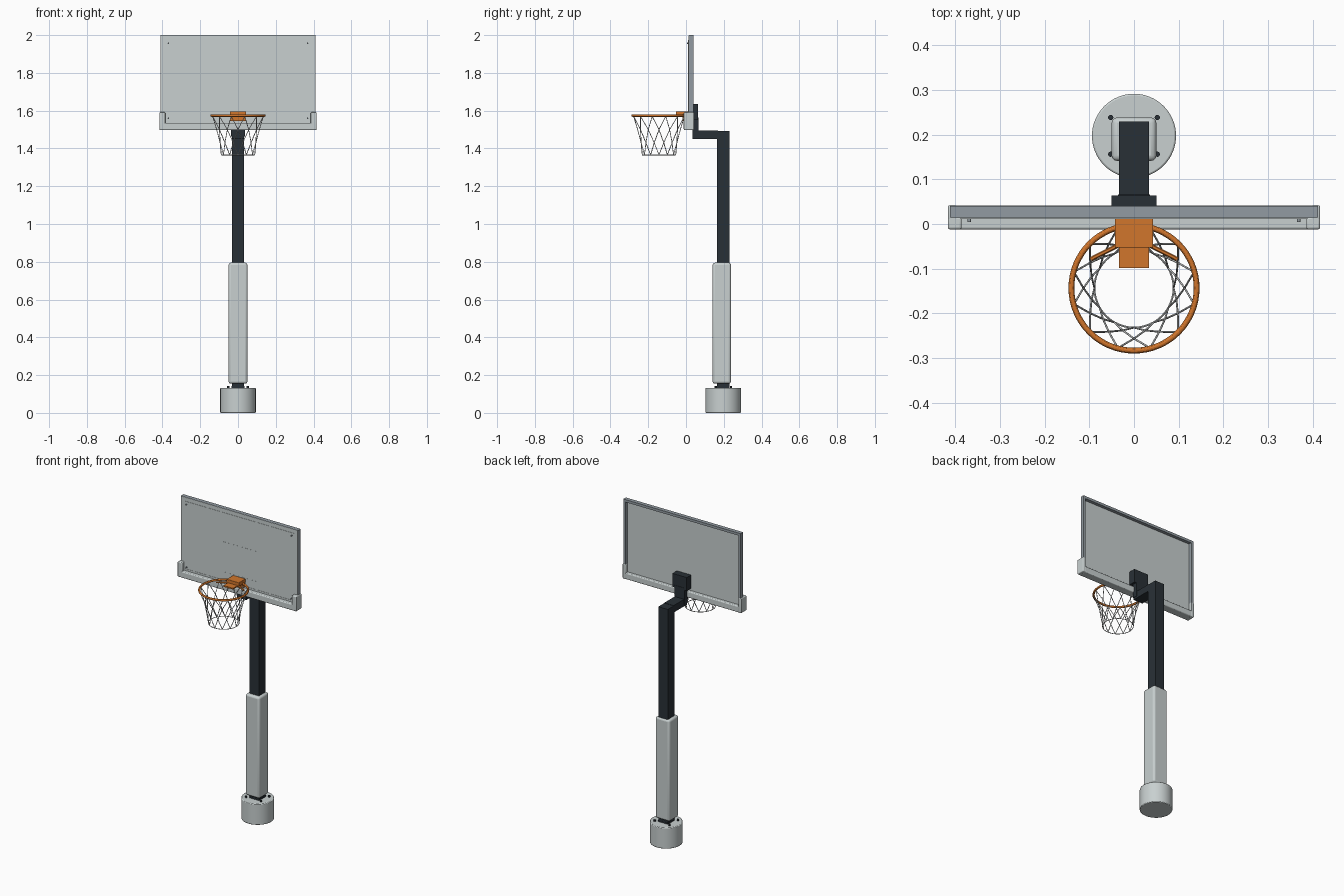
import bpy, math
from mathutils import Vector

if "Cube" in bpy.data.objects:
    bpy.data.objects.remove(bpy.data.objects["Cube"])


def material(name, rgb):
    m = bpy.data.materials.new(name)
    m.diffuse_color = (*rgb, 1)
    m.use_nodes = True
    m.node_tree.nodes["Principled BSDF"].inputs["Base Color"].default_value = m.diffuse_color
    return m


LIGHT = material("light grey", (0.58, 0.63, 0.63))
FRAME = material("frame grey", (0.29, 0.33, 0.36))
DARK = material("dark steel", (0.022, 0.030, 0.037))
ORANGE = material("orange", (0.64, 0.18, 0.025))
WHITE = material("net white", (0.68, 0.70, 0.70))


def box(name, x, y, z, mat, bevel=0.0):
    """Box from (min, max) ranges, optionally with rounded edges."""
    bpy.ops.mesh.primitive_cube_add(size=1, location=[(r[0] + r[1]) / 2 for r in (x, y, z)])
    o = bpy.context.object
    o.name = name
    o.scale = [r[1] - r[0] for r in (x, y, z)]
    bpy.ops.object.transform_apply(location=False, rotation=False, scale=True)
    o.data.materials.append(mat)
    if bevel:
        b = o.modifiers.new("bevel", 'BEVEL')
        b.width = bevel
        b.segments = 3
        bpy.ops.object.shade_smooth_by_angle()
    return o


def rod(name, a, b, r, mat, sides=12):
    a, b = Vector(a), Vector(b)
    bpy.ops.mesh.primitive_cylinder_add(vertices=sides, radius=r, depth=(b - a).length,
                                        location=(a + b) / 2)
    o = bpy.context.object
    o.name = name
    o.rotation_euler = (b - a).to_track_quat('Z', 'Y').to_euler()
    o.data.materials.append(mat)
    bpy.ops.object.shade_smooth_by_angle()
    return o


def ring(name, loc, r, minor, mat, segs=64, sides=12):
    bpy.ops.mesh.primitive_torus_add(location=loc, major_radius=r, minor_radius=minor,
                                     major_segments=segs, minor_segments=sides)
    o = bpy.context.object
    o.name = name
    o.data.materials.append(mat)
    bpy.ops.object.shade_smooth_by_angle()


def outline(name, x, z, w, y, mat):
    """Rectangular outline of four bars in the xz plane."""
    for s, side in ((-1, "left"), (1, "right")):
        box(f"{name}_{side}", sorted((s * x, s * (x - w))), y, z, mat)
    for part, a in (("bottom", z[0]), ("top", z[1] - w)):
        box(f"{name}_{part}", (-x + w, x - w), y, (a, a + w), mat)


# Ground base with plate and bolts
base = rod("base_drum", (0, 0.197, 0), (0, 0.197, 0.133), 0.094, LIGHT, 64)
bv = base.modifiers.new("bevel", 'BEVEL')
bv.width, bv.segments, bv.limit_method = 0.004, 2, 'ANGLE'
box("base_plate", (-0.034, 0.034), (0.162, 0.230), (0.130, 0.142), DARK)
for sx in (-1, 1):
    for sy in (-1, 1):
        p = (0.052 * sx, 0.197 + 0.041 * sy)
        rod("base_bolt", (*p, 0.131), (*p, 0.143), 0.006, DARK)

# Pole, pad and arm
box("pole", (-0.033, 0.033), (0.163, 0.229), (0.13, 1.492), DARK)
box("pole_pad", (-0.05, 0.05), (0.141, 0.238), (0.155, 0.795), LIGHT, 0.012)
box("arm", (-0.033, 0.033), (0.035, 0.17), (1.45, 1.494), DARK)
box("arm_neck", (-0.036, 0.036), (0.034, 0.066), (1.462, 1.565), DARK)
box("mount_block", (-0.05, 0.05), (0.02, 0.064), (1.55, 1.635), DARK)

# Backboard panel and frame
box("board_panel", (-0.409, 0.409), (0.013, 0.020), (1.501, 1.999), LIGHT)
outline("board_frame", 0.411, (1.502, 2.0), 0.016, (0.015, 0.040), FRAME)
outline("board_border", 0.388, (1.540, 1.975), 0.008, (0.0115, 0.014), LIGHT)
outline("target_square", 0.13, (1.59, 1.79), 0.010, (0.0122, 0.014), LIGHT)
for s in (-1, 1):
    for z in (1.56, 1.957):
        rod("board_screw", (0.368 * s, 0.004, z), (0.368 * s, 0.014, z), 0.004, FRAME)

# Edge padding with raised corners
box("bottom_pad", (-0.40, 0.40), (-0.012, 0.041), (1.497, 1.536), LIGHT, 0.005)
for s, side in ((-1, "left"), (1, "right")):
    box(f"corner_pad_front_{side}", sorted((0.385 * s, 0.416 * s)), (-0.012, 0.016),
        (1.497, 1.592), LIGHT, 0.005)
    box(f"corner_pad_outer_{side}", sorted((0.394 * s, 0.416 * s)), (-0.011, 0.042),
        (1.497, 1.592), LIGHT, 0.005)

# Rim with bracket and braces
HY, HZ = -0.143, 1.574
ring("rim", (0, HY, HZ), 0.140, 0.0065, ORANGE)
box("rim_bracket", (-0.043, 0.043), (-0.053, 0.013), (1.572, 1.596), ORANGE, 0.002)
box("rim_back_plate", (-0.040, 0.040), (-0.018, 0.013), (1.545, 1.574), ORANGE)
box("rim_tongue", (-0.034, 0.034), (-0.098, -0.04), (1.568, 1.576), ORANGE)
for s in (-1, 1):
    rod("rim_brace", (0.036 * s, -0.048, HZ), (0.097 * s, -0.079, HZ - 0.002), 0.005, ORANGE)

# Net: criss-crossed strands between rings of knots
levels = [(0.139, 1.570), (0.113, 1.500), (0.098, 1.430), (0.0885, 1.366)]
N = 12
curve = bpy.data.curves.new("net", 'CURVE')
curve.dimensions = '3D'
curve.bevel_depth = 0.0021
curve.bevel_resolution = 1
for i in range(N):
    for d in (-1, 1):
        sp = curve.splines.new('POLY')
        sp.points.add(len(levels) - 1)
        for k, (r, z) in enumerate(levels):
            a = math.radians(15 + 30 * i + 15 * k * d) - math.pi / 2
            sp.points[k].co = (r * math.cos(a), HY + r * math.sin(a), z, 1)
net = bpy.data.objects.new("net", curve)
bpy.context.collection.objects.link(net)
curve.materials.append(WHITE)
bpy.ops.object.select_all(action='DESELECT')
net.select_set(True)
bpy.context.view_layer.objects.active = net
bpy.ops.object.convert(target='MESH')
ring("net_hem", (0, HY, 1.366), 0.0885, 0.0021, WHITE, 48, 8)
